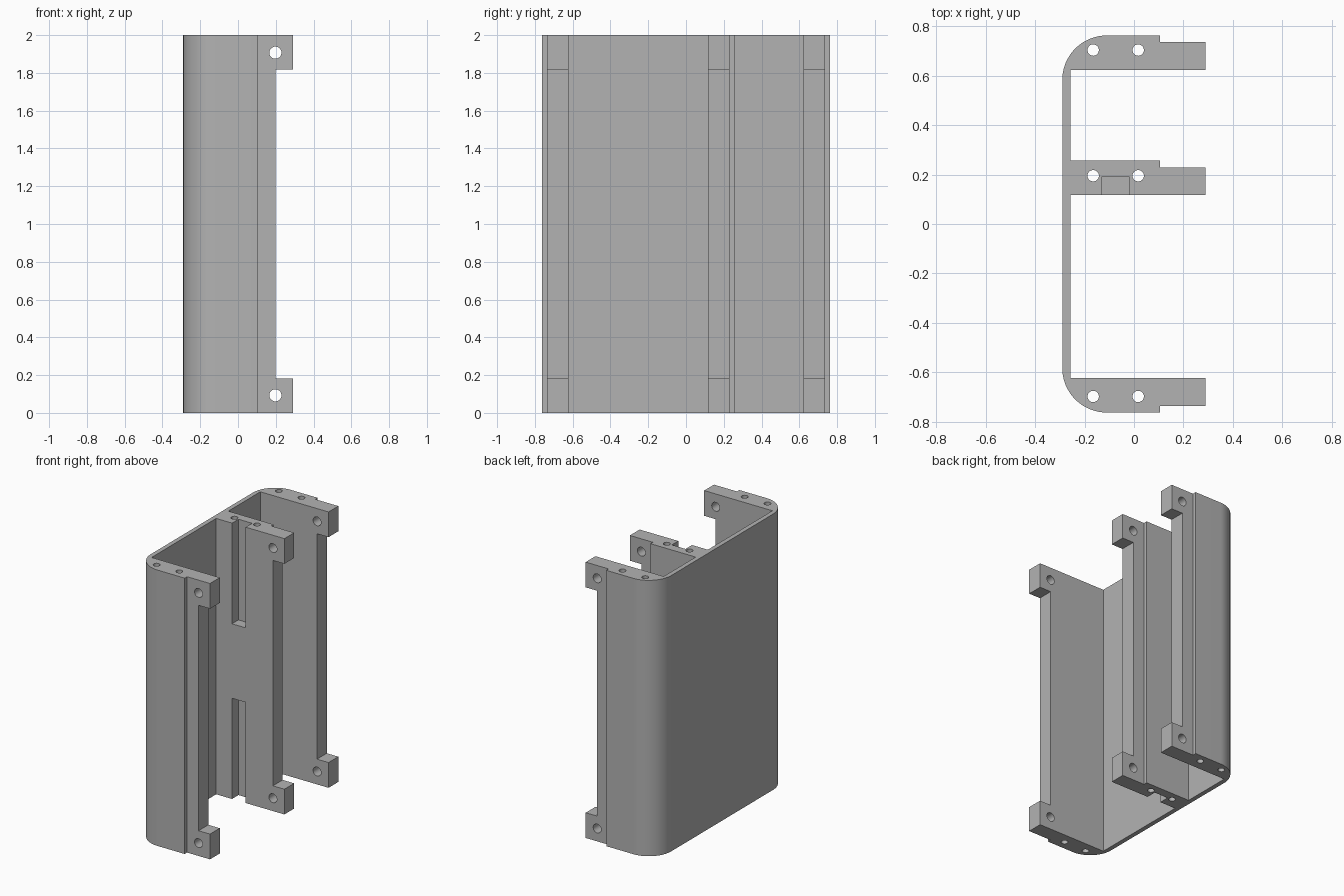
import bpy, bmesh, math
from mathutils import Matrix, Vector

cube = bpy.data.objects.get("Cube")
if cube:
    bpy.data.objects.remove(cube, do_unlink=True)

H, X, Y = 2.0, 0.29, 0.762        # height and half extents
R = 0.18                          # outer corner radius
INNER_X, INNER_Y = -0.257, 0.623  # inside faces of the back plate and end walls
STEP_X, STEP = 0.106, 0.027       # shallow rebate on the outer wall faces
MID_LO, MID_HI = 0.117, 0.256     # middle wall
EDGE_X, LUG_H = 0.198, 0.183      # wall edge between the lugs, lug height

grey = bpy.data.materials.new("plain grey")
grey.use_nodes = True
colour = (0.45, 0.45, 0.45, 1)
grey.diffuse_color = colour
grey.node_tree.nodes["Principled BSDF"].inputs["Base Color"].default_value = colour


def make_object(name, bm):
    bmesh.ops.recalc_face_normals(bm, faces=bm.faces[:])
    mesh = bpy.data.meshes.new(name)
    bm.to_mesh(mesh)
    bm.free()
    mesh.materials.append(grey)
    obj = bpy.data.objects.new(name, mesh)
    bpy.context.collection.objects.link(obj)
    return obj


def add_box(bm, lo, hi):
    lo, hi = Vector(lo), Vector(hi)
    matrix = Matrix.Translation((lo + hi) / 2) @ Matrix.Diagonal((*(hi - lo), 1))
    bmesh.ops.create_cube(bm, size=1, matrix=matrix)


def add_hole(bm, centre, radius, axis):
    turn = Matrix.Rotation(math.pi / 2, 4, 'X') if axis == 'Y' else Matrix()
    bmesh.ops.create_cone(bm, cap_ends=True, segments=32, radius1=radius, radius2=radius,
                          depth=3, matrix=Matrix.Translation(centre) @ turn)


# Half outline of an end wall, from the inside corner round to the outer arc
arc = [(-X + R - R * math.sin(a), Y - R + R * math.cos(a))
       for a in (math.pi / 2 * i / 20 for i in range(21))]
half = [(INNER_X, INNER_Y), (X, INNER_Y), (X, Y - STEP), (STEP_X, Y - STEP), (STEP_X, Y)] + arc
middle = [(INNER_X, MID_LO), (X, MID_LO), (X, MID_HI - STEP), (STEP_X, MID_HI - STEP),
          (STEP_X, MID_HI), (INNER_X, MID_HI)]
outline = half + [(x, -y) for x, y in reversed(half)] + middle

# Housing body: extruded three-walled section
bm = bmesh.new()
face = bm.faces.new([bm.verts.new((x, y, 0)) for x, y in outline])
ext = bmesh.ops.extrude_face_region(bm, geom=[face])
bmesh.ops.translate(bm, vec=(0, 0, H),
                    verts=[v for v in ext["geom"] if isinstance(v, bmesh.types.BMVert)])
housing = make_object("housing", bm)

# Cutter: gap between lugs, wall slots, screw holes and cross holes
bm = bmesh.new()
add_box(bm, (EDGE_X, -1, LUG_H), (1, 1, H - LUG_H))
for lo, hi in ((-0.1, 0.73), (H - 0.73, H + 0.1)):
    add_box(bm, (-0.13, MID_LO - 0.05, lo), (-0.02, 0.191, hi))
for x in (-0.165, 0.017):
    for y in (-0.697, 0.195, 0.703):
        add_hole(bm, (x, y, H / 2), 0.023, 'Z')
for z in (0.093, H - 0.093):
    add_hole(bm, (EDGE_X, 0, z), 0.032, 'Y')
cutter = make_object("cutter", bm)
cutter.hide_render = True

mod = housing.modifiers.new("cuts", 'BOOLEAN')
mod.operation = 'DIFFERENCE'
mod.solver = 'EXACT'
mod.object = cutter
for obj in bpy.context.selected_objects:
    obj.select_set(False)
bpy.context.view_layer.objects.active = housing
housing.select_set(True)
bpy.ops.object.modifier_apply(modifier=mod.name)
bpy.data.objects.remove(cutter, do_unlink=True)
bpy.ops.object.shade_smooth_by_angle(angle=math.radians(30))
